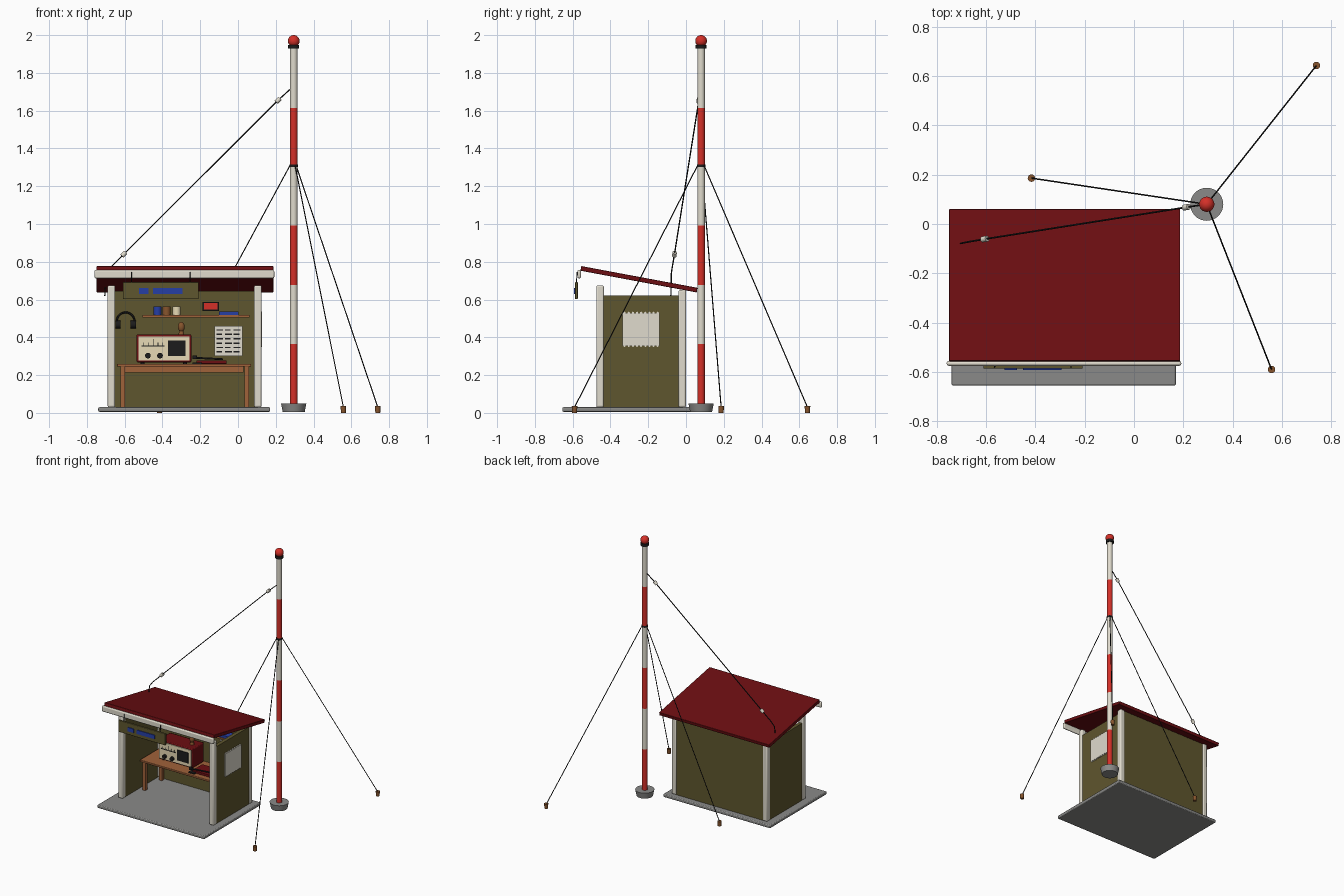
import bpy, math
from mathutils import Vector

cube = bpy.data.objects.get("Cube")
if cube:
    bpy.data.objects.remove(cube, do_unlink=True)


def material(name, r, g, b):
    col = [(c / 255 / 12.92) if c < 11 else ((c / 255 + 0.055) / 1.055) ** 2.4 for c in (r, g, b)] + [1]
    m = bpy.data.materials.new(name)
    m.use_nodes = True
    m.diffuse_color = col
    bsdf = m.node_tree.nodes["Principled BSDF"]
    bsdf.inputs["Base Color"].default_value = col
    bsdf.inputs["Roughness"].default_value = 0.7
    return m


MAROON = material("maroon", 108, 14, 18)
RED = material("signal red", 212, 48, 40)
CREAM = material("off white", 224, 219, 205)
IVORY = material("ivory", 235, 222, 185)
OLIVE = material("olive", 95, 86, 46)
GREY = material("concrete grey", 138, 138, 136)
WOOD = material("desk wood", 160, 98, 58)
BROWN = material("dark brown", 135, 85, 45)
BLACK = material("black", 28, 28, 28)
BLUE = material("blue", 38, 62, 165)


def finish(ob, name, mat, smooth=False):
    ob.name = name
    ob.data.materials.append(mat)
    if smooth:
        bpy.ops.object.shade_smooth_by_angle(angle=math.radians(40))
    return ob


def box(name, mat, x, y, z, bevel=0.0):
    """Box from (min, max) pairs on each axis."""
    bpy.ops.mesh.primitive_cube_add(size=1, location=[sum(p) / 2 for p in (x, y, z)])
    ob = bpy.context.object
    ob.scale = [p[1] - p[0] for p in (x, y, z)]
    bpy.ops.object.transform_apply(location=False, scale=True)
    if bevel:
        mod = ob.modifiers.new("Bevel", "BEVEL")
        mod.width, mod.segments = bevel, 2
    return finish(ob, name, mat, bool(bevel))


def rod(name, mat, a, b, r1, r2=None, sides=24):
    """Cylinder or cone running from point a to point b."""
    a, b = Vector(a), Vector(b)
    d = b - a
    bpy.ops.mesh.primitive_cone_add(vertices=sides, radius1=r1, radius2=r1 if r2 is None else r2,
                                    depth=d.length, location=(a + b) / 2)
    ob = bpy.context.object
    ob.rotation_euler = d.to_track_quat("Z", "Y").to_euler()
    return finish(ob, name, mat, True)


def ball(name, mat, pos, r, stretch=1):
    bpy.ops.mesh.primitive_uv_sphere_add(segments=24, ring_count=14, radius=r, location=pos)
    bpy.context.object.scale.z = stretch
    return finish(bpy.context.object, name, mat, True)


def wire(name, mat, points, r, smooth=False):
    cu = bpy.data.curves.new(name, "CURVE")
    cu.dimensions, cu.bevel_depth, cu.bevel_resolution = "3D", r, 1
    cu.use_fill_caps = True
    sp = cu.splines.new("POLY")
    sp.points.add(len(points) - 1)
    for p, co in zip(sp.points, points):
        p.co = (*co, 1)
    ob = bpy.data.objects.new(name, cu)
    bpy.context.collection.objects.link(ob)
    cu.materials.append(mat)
    return ob


# Floor, posts and walls
box("floor_slab", GREY, (-0.74, 0.17), (-0.655, 0.035), (0.006, 0.03), 0.006)
for side, x in (("right", -0.67), ("left", 0.105)):
    for end, y, top in (("front", -0.455, 0.675), ("back", -0.02, 0.65)):
        box(f"{end}_{side}_post", CREAM, (x - 0.02, x + 0.02), (y - 0.02, y + 0.02), (0.03, top), 0.008)
    box(f"{side}_wall", OLIVE, (x - 0.014, x + 0.014), (-0.44, -0.035), (0.03, 0.622))
box("back_wall", OLIVE, (-0.655, 0.09), (-0.034, -0.006), (0.03, 0.645))

# Pinned sheet on the outer wall
box("wall_sheet", CREAM, (0.118, 0.127), (-0.335, -0.14), (0.355, 0.53))
for i in range(9):
    y = -0.325 + i * 0.0219
    for z in (0.355, 0.53):
        rod("sheet_edge_scallop", CREAM, (0.119, y, z), (0.126, y, z), 0.006, sides=8)

# Sloping roof
roof = box("roof", MAROON, (-0.75, 0.187), (-0.313, 0.313), (-0.0125, 0.0125), 0.003)
roof.location = (-0.281, -0.249, 0.7075)
roof.rotation_euler.x = -math.atan2(0.115, 0.615)

# Gutter and hanging sign
box("gutter", CREAM, (-0.76, 0.192), (-0.575, -0.556), (0.712, 0.757), 0.008)
for x in (-0.565, -0.255):
    wire("sign_hanger", BLACK, [(x, -0.577, 0.745), (x, -0.58, 0.69)], 0.0025)
box("sign_board", OLIVE, (-0.61, -0.208), (-0.587, -0.573), (0.602, 0.692), 0.003)
for a, b in ((-0.525, -0.475), (-0.45, -0.295)):
    box("sign_stripe", BLUE, (a, b), (-0.593, -0.586), (0.63, 0.66))

# Desk
box("desk_top", WOOD, (-0.64, 0.07), (-0.28, -0.038), (0.245, 0.26), 0.003)
box("desk_rail", WOOD, (-0.6, 0.03), (-0.06, -0.05), (0.215, 0.245))
for x in (-0.61, 0.047):
    for y in (-0.26, -0.06):
        box("desk_leg", WOOD, (x - 0.012, x + 0.012), (y - 0.012, y + 0.012), (0.03, 0.246))

# Radio set
box("radio_case", MAROON, (-0.537, -0.247), (-0.2, -0.06), (0.268, 0.415), 0.006)
box("radio_panel", IVORY, (-0.527, -0.258), (-0.206, -0.199), (0.278, 0.405))
box("radio_screen", BLACK, (-0.37, -0.277), (-0.211, -0.205), (0.302, 0.382))
box("radio_dial_line", BLACK, (-0.51, -0.39), (-0.209, -0.205), (0.352, 0.357))
for i in range(5):
    x = -0.5 + i * 0.025
    box("radio_dial_tick", BLACK, (x, x + 0.003), (-0.209, -0.205), (0.357, 0.372 + 0.018 * (i == 2)))
for x in (-0.477, -0.413):
    rod("radio_knob", BLACK, (x, -0.2, 0.303), (x, -0.222, 0.303), 0.015)
for x in (-0.505, -0.28):
    rod("radio_foot", BLACK, (x, -0.18, 0.258), (x, -0.18, 0.27), 0.01)

# Wooden bird-like figure on the radio, key and log book on the desk
rod("figure_base", BROWN, (-0.3, -0.13, 0.414), (-0.3, -0.13, 0.435), 0.016, 0.01)
ball("figure_body", BROWN, (-0.3, -0.13, 0.455), 0.018, 1.5)
box("log_book", MAROON, (-0.22, -0.06), (-0.24, -0.12), (0.26, 0.278), 0.002)
box("key_base", BLACK, (-0.24, -0.19), (-0.26, -0.2), (0.26, 0.268))
rod("key_lever", BLACK, (-0.235, -0.25, 0.292), (-0.08, -0.21, 0.284), 0.005)
rod("key_knob", BLACK, (-0.228, -0.25, 0.285), (-0.228, -0.25, 0.303), 0.012)

# Shelf and the things on it
box("shelf", WOOD, (-0.505, 0.06), (-0.11, -0.034), (0.506, 0.518))
for x, mat in ((-0.426, BLUE), (-0.378, BROWN), (-0.325, IVORY)):
    rod("shelf_tin", mat, (x, -0.075, 0.518), (x, -0.075, 0.562), 0.021)
box("lamp_box_frame", BLACK, (-0.188, -0.1), (-0.065, -0.034), (0.54, 0.588))
box("lamp_box_face", RED, (-0.18, -0.108), (-0.07, -0.064), (0.547, 0.581))
box("shelf_book", BLUE, (-0.1, 0.003), (-0.105, -0.04), (0.518, 0.538))

# Wall chart with dark rows
box("chart", CREAM, (-0.125, 0.025), (-0.042, -0.034), (0.302, 0.46))
for i in range(6):
    z = 0.32 + i * 0.023
    for j in range(3):
        x = -0.115 + j * 0.046
        box("chart_mark", BLACK, (x, x + 0.03 + 0.006 * ((i + j) % 2)), (-0.045, -0.041), (z, z + 0.007))

# Headphones on the back wall
arc = [(-0.595 + 0.047 * math.cos(t * math.pi / 14), -0.055,
        0.485 + 0.047 * math.sin(t * math.pi / 14)) for t in range(15)]
wire("headphone_band", BLACK, [(-0.548, -0.055, 0.47)] + arc + [(-0.642, -0.055, 0.47)], 0.005)
for s in (-1, 1):
    x = -0.595 + s * 0.04
    rod("headphone_cup", BLACK, (x - 0.014, -0.055, 0.468), (x + 0.014, -0.055, 0.468), 0.02)

# Banded mast
MX, MY = 0.295, 0.08
rod("mast_foot", GREY, (MX, MY, 0.004), (MX, MY, 0.05), 0.058, 0.067, 32)
levels = (0.05, 0.365, 0.677, 0.992, 1.305, 1.615, 1.93)
for i in range(6):
    rod("mast_band", (RED, CREAM)[i % 2], (MX, MY, levels[i]), (MX, MY, levels[i + 1]), 0.02)
rod("mast_cap", BLACK, (MX, MY, 1.928), (MX, MY, 1.948), 0.029)
ball("mast_ball", RED, (MX, MY, 1.969), 0.031)
rod("guy_collar", BLACK, (MX, MY, 1.302), (MX, MY, 1.315), 0.022)

# Guy lines and stakes
for x, y in ((0.74, 0.643), (-0.416, 0.186), (0.558, -0.59)):
    d = Vector((x - MX, y - MY, 0)).normalized() * 0.02
    wire("guy_line", BLACK, [(MX + d.x, MY + d.y, 1.31), (x, y, 0.03)], 0.003)
    rod("stake", BROWN, (x, y, 0), (x, y, 0.036), 0.013, 0.015, 16)

# Aerial wire with its two insulators and lead-in
high, low = Vector((0.212, 0.068, 1.655)), Vector((-0.605, -0.061, 0.84))
wire("aerial_wire", BLACK, [(0.278, 0.078, 1.715), high, low, (-0.675, -0.073, 0.77),
                            (-0.7, -0.078, 0.735), (-0.705, -0.08, 0.62)], 0.0035)
along = (high - low).normalized() * 0.014
for p in (high, low):
    rod("insulator", CREAM, p - along, p + along, 0.012, sides=16)
